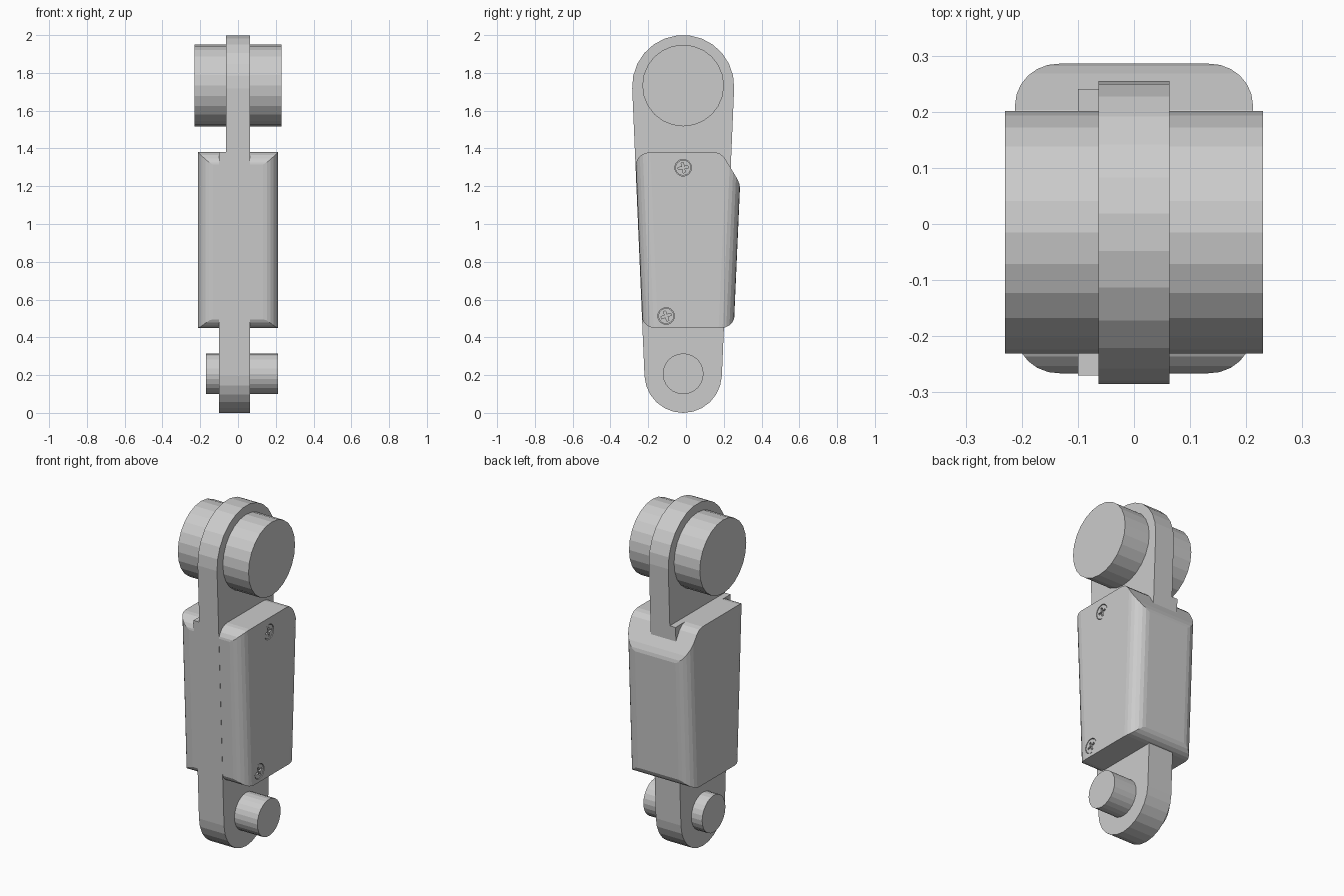
import bpy, bmesh
from math import sin, cos, asin, pi, radians

if "Cube" in bpy.data.objects:
    bpy.data.objects.remove(bpy.data.objects["Cube"])

YC = -0.015                      # shared y of both pins
ZT, RT = 1.73, 0.27              # top eye of the link
ZB, RB = 0.205, 0.205            # bottom eye of the link
SPLIT = 1.38                     # height where the link gets thicker
S = asin((RT - RB) / (ZT - ZB))  # tilt of the link's side edges


def loft(name, rings):
    """Closed solid between rings of 3D points."""
    bm = bmesh.new()
    loops = [[bm.verts.new(p) for p in r] for r in rings]
    n = len(loops[0])
    bm.faces.new(loops[0])
    bm.faces.new(loops[-1])
    for a, b in zip(loops, loops[1:]):
        for i in range(n):
            j = (i + 1) % n
            bm.faces.new((a[i], a[j], b[j], b[i]))
    bmesh.ops.recalc_face_normals(bm, faces=bm.faces[:])
    me = bpy.data.meshes.new(name)
    bm.to_mesh(me)
    bm.free()
    ob = bpy.data.objects.new(name, me)
    bpy.context.collection.objects.link(ob)
    return ob


def extrude_x(name, yz, x0, x1):
    return loft(name, [[(x, y, z) for y, z in yz] for x in (x0, x1)])


def arc(y, z, r, a0, a1, n):
    return [(y + r * cos(a0 + (a1 - a0) * i / n),
             z + r * sin(a0 + (a1 - a0) * i / n)) for i in range(n + 1)]


def circle(y, z, r, n=24):
    return arc(y, z, r, 0, 2 * pi, n)[:-1]


def cut(ob, tool, op='DIFFERENCE'):
    m = ob.modifiers.new(op.title(), 'BOOLEAN')
    m.operation, m.object, m.solver = op, tool, 'EXACT'
    bpy.context.view_layer.objects.active = ob
    bpy.ops.object.modifier_apply(modifier=m.name)
    bpy.data.objects.remove(tool)


# link plate: thin upper half, thicker lower half
w = (RB + sin(S) * (SPLIT - ZB)) / cos(S)
shoulder = [(YC - w, SPLIT), (YC + w, SPLIT)]
extrude_x("upper_link", arc(YC, ZT, RT, -S, pi + S, 13) + shoulder, -0.063, 0.063)
extrude_x("lower_link", arc(YC, ZB, RB, pi + S, 2 * pi - S, 12) + shoulder[::-1],
          -0.10, 0.063)

# pins
extrude_x("upper_pin", circle(YC, 1.733, 0.216), -0.23, 0.23)
extrude_x("lower_pin", circle(YC, 0.207, 0.108), -0.17, 0.212)


# housing: tapered rounded tube trimmed to the side profile
def section(z, hx=0.212, r=0.08, n=6):
    front = -0.2655 + 0.0425 * (1.3 - z)
    back = 0.286 - 0.044 * (1.2 - z)
    pts = []
    for cx, cy, a in ((hx - r, back - r, 0), (r - hx, back - r, pi / 2),
                      (r - hx, front + r, pi), (hx - r, front + r, 1.5 * pi)):
        pts += arc(cx, cy, r, a, a + pi / 2, n)
    return [(x, y, z) for x, y in pts]


housing = loft("housing", [section(0.4), section(1.45)])
side = (arc(-0.19, 1.302, 0.078, pi, pi / 2, 5)
        + [(0.15, 1.38), (0.178, 1.374), (0.203, 1.352), (0.268, 1.245),
           (0.282, 1.215), (0.289, 1.18), (0.262, 0.53)]
        + arc(0.187, 0.522, 0.072, 0, -pi / 2, 5)
        + arc(-0.165, 0.522, 0.072, -pi / 2, -pi, 5) + [(-0.24, 0.55)])
cut(housing, extrude_x("side_trim", side, -0.5, 0.5), 'INTERSECT')

# cross-head screws sunk into the right face
for i, (y, z, turn) in enumerate(((-0.015, 1.298, 10), (-0.105, 0.513, 20))):
    cut(housing, extrude_x("recess", circle(y, z, 0.044), 0.198, 0.3))
    head = extrude_x("screw_%d" % (i + 1), circle(y, z, 0.041), 0.19, 0.210)
    for k in (0, 90):
        a = radians(turn + k)
        u, v = (cos(a), sin(a)), (-sin(a), cos(a))
        bar = [(y + 0.027 * p * u[0] + 0.006 * q * v[0],
                z + 0.027 * p * u[1] + 0.006 * q * v[1])
               for p, q in ((-1, -1), (1, -1), (1, 1), (-1, 1))]
        cut(head, extrude_x("slot", bar, 0.200, 0.3))
